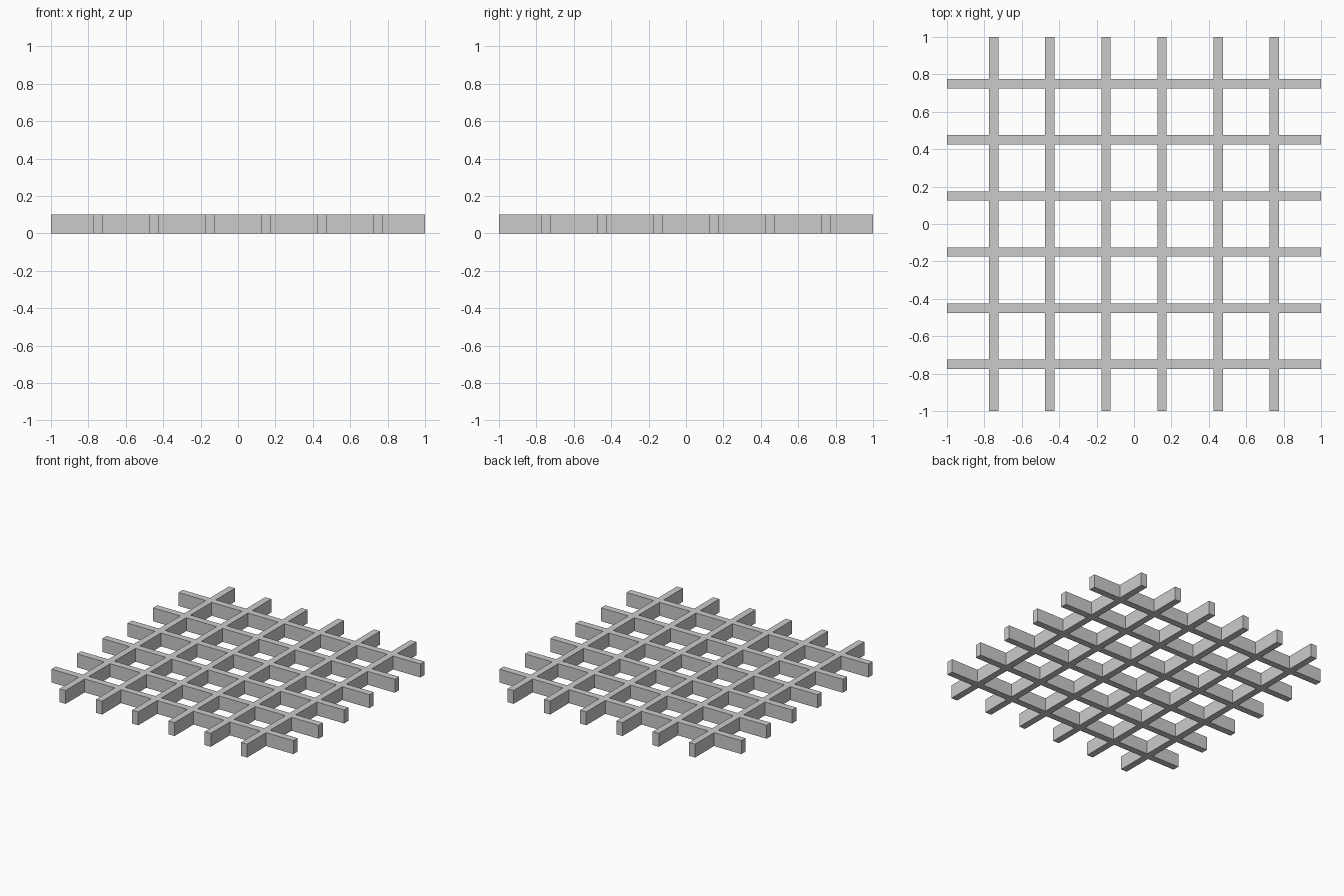
import bpy, bmesh

if "Cube" in bpy.data.objects:
    bpy.data.objects.remove(bpy.data.objects["Cube"])

HEIGHT = 0.10
HALF_WIDTH = 0.025
CENTRES = [-0.75 + 0.3 * i for i in range(6)]

# Cut lines shared by both directions: odd intervals are bars, even ones gaps
cuts = [-1.0]
for c in CENTRES:
    cuts += [c - HALF_WIDTH, c + HALF_WIDTH]
cuts.append(1.0)
n = len(cuts)

# Flat lattice footprint, with the bars merged at each crossing
bm = bmesh.new()
verts = [[bm.verts.new((x, y, 0)) for y in cuts] for x in cuts]
for i in range(n - 1):
    for j in range(n - 1):
        if i % 2 or j % 2:
            bm.faces.new((verts[i][j], verts[i + 1][j],
                          verts[i + 1][j + 1], verts[i][j + 1]))
loose = [v for v in bm.verts if not v.link_faces]
bmesh.ops.delete(bm, geom=loose, context='VERTS')

# Raise the footprint into solid bars
result = bmesh.ops.extrude_face_region(bm, geom=bm.faces[:], use_keep_orig=True)
top = [g for g in result['geom'] if isinstance(g, bmesh.types.BMVert)]
bmesh.ops.translate(bm, verts=top, vec=(0, 0, HEIGHT))
bmesh.ops.recalc_face_normals(bm, faces=bm.faces[:])

mesh = bpy.data.meshes.new("lattice_grate")
bm.to_mesh(mesh)
bm.free()
bpy.context.collection.objects.link(bpy.data.objects.new("lattice_grate", mesh))
